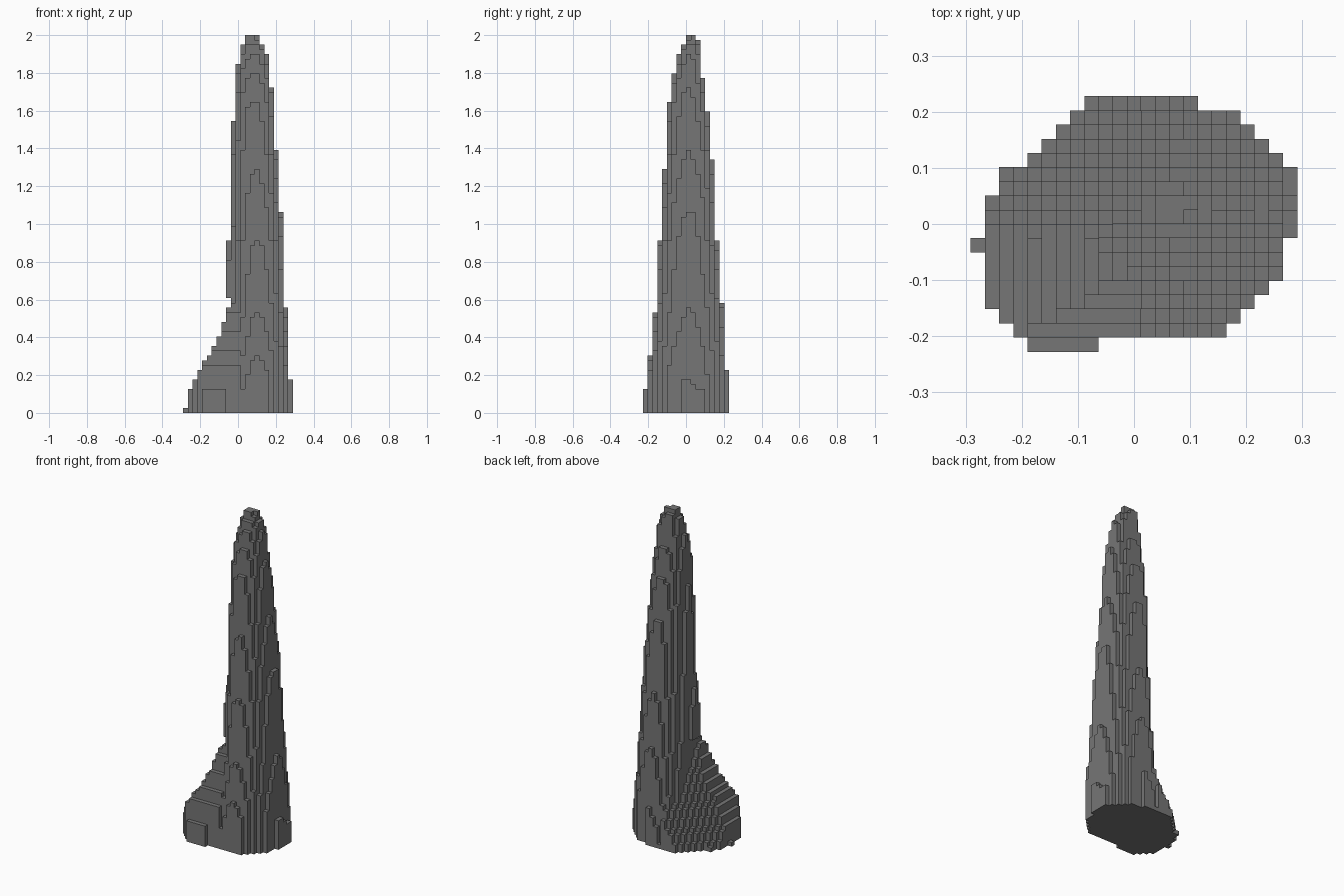
import bpy
import bmesh

cube = bpy.data.objects.get("Cube")
if cube:
    bpy.data.objects.remove(cube, do_unlink=True)

# Block grid
NX, NY, NZ = 23, 18, 79
S = 2 / NZ

# Footprint: first and last block of each row, front to back
FIRST = [4, 3, 2, 1, 1, 1, 1, 0, 1, 1, 1, 2, 2, 4, 5, 6, 7, 8]
LAST = [9, 18, 19, 20, 21, 22, 22, 22, 23, 23, 23, 23, 23, 22, 21, 20, 19, 16]

# Spire outlines: (height, position) of each side
RIGHT = [(0, .285), (.13, .277), (.48, .252), (1.04, .227), (1.34, .202),
         (1.7, .177), (1.9, .152), (1.95, .127), (2, .1)]
LEFT = [(0, -.09), (.3, -.055), (.6, -.035), (1.57, -.022), (1.85, .003), (1.97, .028), (2, .05)]
BACK = [(0, .225), (.13, .215), (.51, .19), (.81, .165), (1.29, .14), (1.57, .115),
        (1.75, .09), (1.98, .065), (2, .04)]
FRONT = [(0, -.215), (.25, -.19), (.46, -.165), (.84, -.14), (1.21, -.115),
         (1.62, -.09), (1.8, -.063), (1.9, -.038), (2, .01)]

# Foot outlines: height against x along its ridge, and against y at its front
RIDGE = [(-.28, .02), (-.25, .13), (-.2, .23), (-.15, .31), (-.1, .42), (-.05, .57), (0, .62)]
FACE = [(-.216, .13), (-.19, .26), (-.165, .33), (-.14, .42), (-.1, .6)]


def lerp(table, t):
    """Linear lookup, held constant beyond both ends."""
    if t <= table[0][0]:
        return table[0][1]
    for (a, u), (b, v) in zip(table, table[1:]):
        if t <= b:
            return u + (v - u) * (t - a) / (b - a)
    return table[-1][1]


def in_spire(x, y, z):
    r, l, b, f = (lerp(t, z) for t in (RIGHT, LEFT, BACK, FRONT))
    u = (x - (r + l) / 2) / ((r - l) / 2)
    v = (y - (b + f) / 2) / ((b - f) / 2)
    return u * u + v * v <= 1.06


def in_foot(x, y, z):
    if x > .02:
        return False
    slope = 1.7 * (x - y + .32)
    return z < min(lerp(RIDGE, x), lerp(FACE, y), slope)


def in_base(x, y, z):
    return z < (S if x - y < -.17 or x < -.28 else .12)


def in_bulge(x, y, z):
    return -.06 < x < 0 and -.06 < y < .03 and .61 < z < .92 - 4 * abs(y + .012)


def solid(i, j, k):
    if not (0 <= j < NY and 0 <= k < NZ and FIRST[j] <= i < LAST[j]):
        return False
    x, y, z = (i + .5 - NX / 2) * S, (j + .5 - NY / 2) * S, (k + .5) * S
    return any(test(x, y, z) for test in (in_base, in_foot, in_spire, in_bulge))


blocks = {(i, j, k) for i in range(NX) for j in range(NY) for k in range(NZ) if solid(i, j, k)}

bm = bmesh.new()
corners = {}


def corner(i, j, k):
    key = (i, j, k)
    if key not in corners:
        corners[key] = bm.verts.new(((i - NX / 2) * S, (j - NY / 2) * S, k * S))
    return corners[key]


def quad(*points):
    bm.faces.new([corner(*p) for p in points])


# Side directions with the lower edge of each wall, ordered to face outward
SIDES = {(1, 0): ((1, 0), (1, 1)), (-1, 0): ((0, 1), (0, 0)),
         (0, 1): ((1, 1), (0, 1)), (0, -1): ((0, 0), (1, 0))}

for i in range(NX):
    for j in range(NY):
        # Tall walls, one face for each exposed run
        for (dx, dy), ((ax, ay), (bx, by)) in SIDES.items():
            start = None
            for k in range(NZ + 1):
                bare = (i, j, k) in blocks and (i + dx, j + dy, k) not in blocks
                if bare and start is None:
                    start = k
                elif not bare and start is not None:
                    quad((i + ax, j + ay, start), (i + bx, j + by, start),
                         (i + bx, j + by, k), (i + ax, j + ay, k))
                    start = None
        # Step tops and undersides
        for k in range(NZ):
            if (i, j, k) in blocks:
                ring = [(i, j), (i + 1, j), (i + 1, j + 1), (i, j + 1)]
                if (i, j, k + 1) not in blocks:
                    quad(*[(a, b, k + 1) for a, b in ring])
                if (i, j, k - 1) not in blocks:
                    quad(*[(a, b, k) for a, b in reversed(ring)])

mesh = bpy.data.meshes.new("rock_spire")
bm.to_mesh(mesh)
bm.free()
spire = bpy.data.objects.new("rock_spire", mesh)
bpy.context.collection.objects.link(spire)

# Stone colour
stone = bpy.data.materials.new("grey_stone")
stone.use_nodes = True
grey = (.18, .18, .18, 1)
stone.diffuse_color = grey
stone.node_tree.nodes["Principled BSDF"].inputs["Base Color"].default_value = grey
mesh.materials.append(stone)
